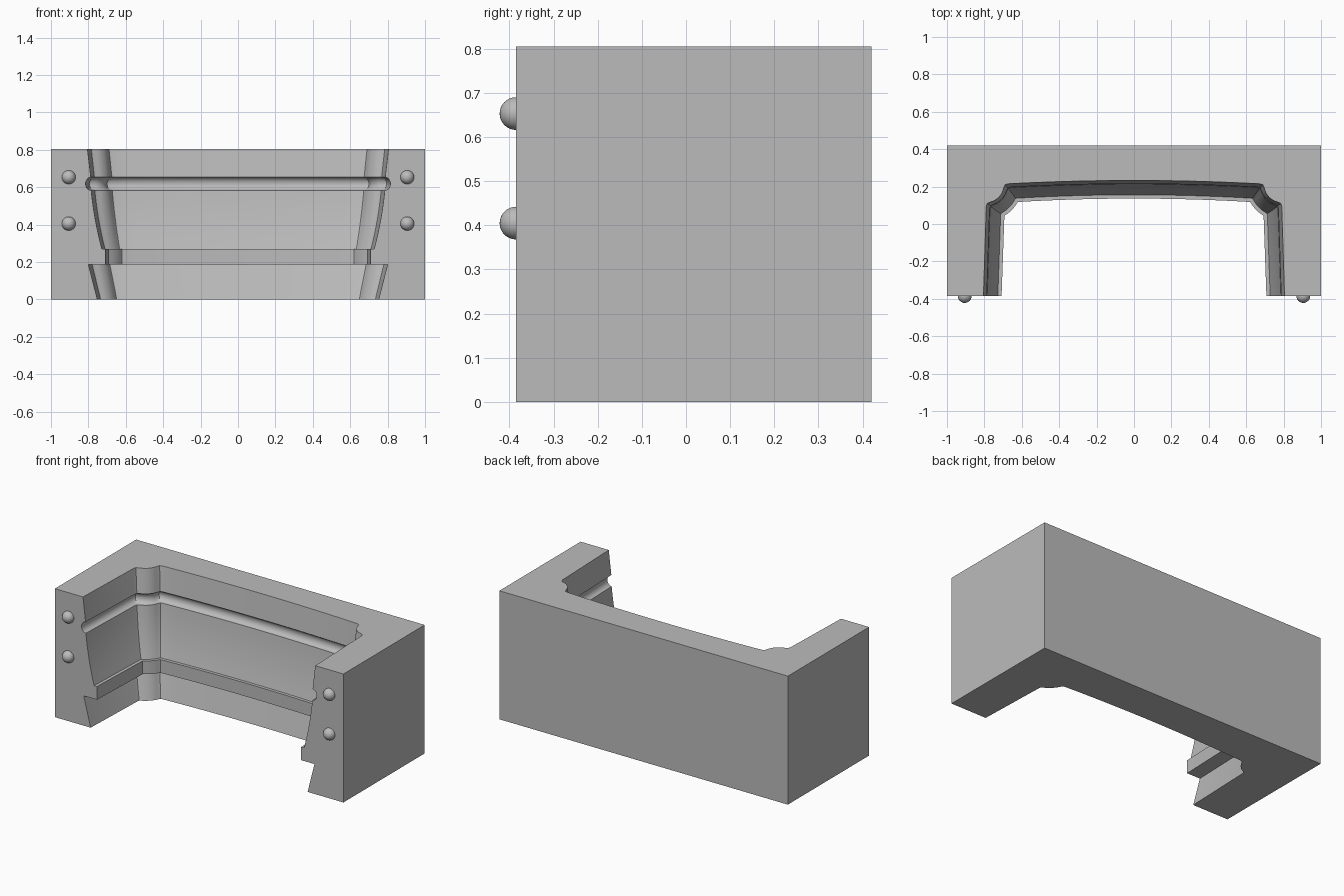
import bpy
import bmesh
from math import sqrt, atan2, cos, sin, pi

if "Cube" in bpy.data.objects:
    bpy.data.objects.remove(bpy.data.objects["Cube"], do_unlink=True)

FRONT, BACK, TOP = -0.385, 0.42, 0.805

grey = bpy.data.materials.new("plain grey")
grey.use_nodes = True
grey.diffuse_color = (0.5, 0.5, 0.5, 1)
grey.node_tree.nodes["Principled BSDF"].inputs["Base Color"].default_value = (0.5, 0.5, 0.5, 1)


def finish(obj, angle):
    obj.data.materials.append(grey)
    bpy.ops.object.select_all(action='DESELECT')
    obj.select_set(True)
    bpy.context.view_layer.objects.active = obj
    bpy.ops.object.shade_smooth_by_angle(angle=angle)


def half_section(width):
    """Right half of the cavity outline, from the front edge to the middle of the back wall."""
    d = 0.805 - width
    cx, cy, radius = 0.79, 0.21, 0.095 + d
    side, back = 0.79 - d, 0.215 - d
    a0 = atan2(-sqrt(radius**2 - (side - cx)**2), side - cx)
    a1 = atan2(back - cy, -sqrt(radius**2 - (back - cy)**2))
    a0, a1 = a0 % (2 * pi), a1 % (2 * pi)

    def arc(a):
        return (cx + radius * cos(a), cy + radius * sin(a))

    def rounded(a, corner, b):
        mid = tuple(0.25 * p + 0.5 * q + 0.25 * r for p, q, r in zip(a, corner, b))
        return [a, mid, b]

    # The corner post bulges into the cavity, with small roundings at both ends
    s = max(0.004, 0.022 - 0.2 * d)
    trim = s / radius
    b0, b1 = a0 - trim, a1 + trim
    pts = [(width, FRONT)]
    pts += rounded((side, arc(a0)[1] - s), arc(a0), arc(b0))
    pts += [arc(b0 + (b1 - b0) * i / 8) for i in range(1, 8)]
    edge = arc(a1)[0] - s
    pts += rounded(arc(b1), arc(a1), (edge, back))
    # Gently bowed back wall
    for i in range(1, 9):
        t = 1 - i / 8
        pts.append((edge * t, back + 0.018 * (1 - t * t)))
    return pts


# Half width of the cavity against height: foot, ledge, flared wall, bead groove, rim
profile = [(0.752, 0), (0.80, 0.187), (0.708, 0.187), (0.708, 0.27), (0.728, 0.27)]
for i in range(1, 9):
    t = i / 8
    profile.append((0.728 + 0.057 * (1.45 * t - 0.45 * t * t), 0.27 + 0.313 * t))
for i in range(1, 10):
    a = pi * i / 10
    profile.append((0.786 + 0.029 * sin(a), 0.618 - 0.035 * cos(a)))
profile += [(0.787, 0.653), (0.805, TOP)]

# Mould block
bm = bmesh.new()
rows = []
for width, z in profile:
    half = half_section(width)
    outline = half + [(-x, y) for x, y in reversed(half[:-1])]
    rows.append([bm.verts.new((x, y, z)) for x, y in outline])
for low, high in zip(rows, rows[1:]):
    for i in range(len(low) - 1):
        bm.faces.new((low[i], low[i + 1], high[i + 1], high[i]))
corners = [(-1, FRONT), (-1, BACK), (1, BACK), (1, FRONT)]
base = [bm.verts.new((x, y, 0)) for x, y in corners]
cap = [bm.verts.new((x, y, TOP)) for x, y in corners]
bm.faces.new(rows[0] + base)
bm.faces.new(rows[-1] + cap)
for i in range(3):
    bm.faces.new((base[i], base[i + 1], cap[i + 1], cap[i]))
bm.faces.new([r[0] for r in rows] + [cap[3], base[3]])
bm.faces.new([r[-1] for r in rows] + [cap[0], base[0]])
bmesh.ops.recalc_face_normals(bm, faces=bm.faces)
mesh = bpy.data.meshes.new("mould_block")
bm.to_mesh(mesh)
bm.free()
block = bpy.data.objects.new("mould_block", mesh)
bpy.context.collection.objects.link(block)
finish(block, 0.5)

# Locating pins on the mating faces
for side, x in (("left", 0.905), ("right", -0.905)):
    for level, z in (("lower", 0.405), ("upper", 0.653)):
        bpy.ops.mesh.primitive_uv_sphere_add(segments=32, ring_count=16, radius=0.037,
                                             location=(x, FRONT, z))
        pin = bpy.context.object
        pin.name = f"{side}_{level}_pin"
        finish(pin, 0.6)
